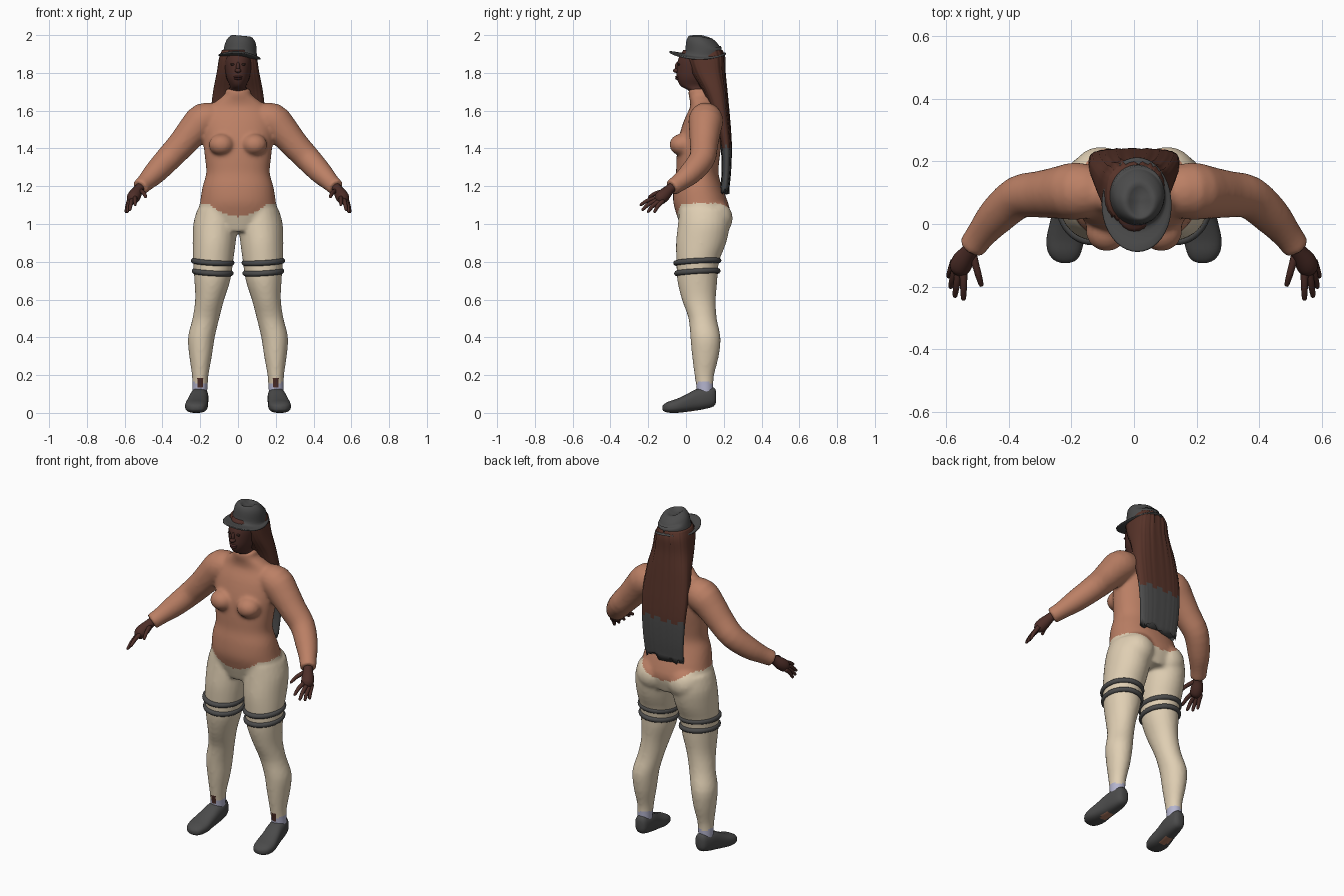
import bpy, bmesh, math, random
from mathutils import Vector, Matrix

random.seed(4)
if "Cube" in bpy.data.objects:
    bpy.data.objects.remove(bpy.data.objects["Cube"])

X, Y, Z = Vector((1, 0, 0)), Vector((0, 1, 0)), Vector((0, 0, 1))


def material(name, r, g, b):
    m = bpy.data.materials.new(name)
    m.use_nodes = True
    m.diffuse_color = (r, g, b, 1)
    m.node_tree.nodes["Principled BSDF"].inputs["Base Color"].default_value = (r, g, b, 1)
    return m


TOP = material("terracotta_top", .50, .215, .13)
LEGS = material("cream_leggings", .74, .62, .45)
GREY = material("charcoal", .07, .07, .07)
HAIR = material("brown_hair", .095, .033, .022)
SKIN = material("dark_skin", .075, .027, .021)
SOCK = material("lavender_sock", .46, .46, .62)
LIPS = material("dark_lips", .095, .03, .028)
TAN = material("tan_sole", .40, .18, .11)
EYES = material("dark_eyes", .03, .015, .012)


def catmull(secs, n):
    """Interpolate sections so the lofted profile runs smoothly."""
    out, last = [], len(secs) - 1
    for i in range(last):
        rows = (secs[max(i - 1, 0)], secs[i], secs[i + 1], secs[min(i + 2, last)])
        for k in range(n):
            t = k / n
            out.append([.5 * (2 * b + (c - a) * t + (2 * a - 5 * b + 4 * c - d) * t * t
                              + (3 * b - a - 3 * c + d) * t ** 3) for a, b, c, d in zip(*rows)])
    return out + [list(secs[-1])]


def loft(bm, secs, axes=(X, Y), side=1, n=3, seg=24, power=1, ridge=0):
    """Skin rings (x, y, z, ru, rv); without axes the rings follow the path."""
    secs, rings = catmull(secs, n), []
    centres = [Vector((s[0] * side, s[1], s[2])) for s in secs]
    for i, (c, s) in enumerate(zip(centres, secs)):
        if axes:
            u, v = axes
        else:
            t = (centres[min(i + 1, len(secs) - 1)] - centres[max(i - 1, 0)]).normalized()
            u = t.cross(Y).normalized()
            v = t.cross(u)
        ring = []
        for j in range(seg):
            a = math.tau * j / seg
            ca, sa = math.cos(a), math.sin(a)
            wave = 1 + ridge * math.sin(j * 2.4)
            ring.append(bm.verts.new(c + u * math.copysign(abs(ca) ** power, ca) * s[3]
                                     + v * math.copysign(abs(sa) ** power, sa) * s[4] * wave))
        rings.append(ring)
    for lo, hi in zip(rings, rings[1:]):
        for j in range(seg):
            bm.faces.new((lo[j], lo[j - 1], hi[j - 1], hi[j]))
    bm.faces.new(rings[0])
    bm.faces.new(rings[-1])


def tube(bm, pts, side, **kw):
    loft(bm, [(*p, p[3]) for p in pts], None, side, **kw)


def ball(bm, centre, size):
    bmesh.ops.create_uvsphere(bm, u_segments=20, v_segments=12, radius=1,
                              matrix=Matrix.Translation(centre) @ Matrix.Diagonal((*size, 1)))


def finish(name, bm, mats, rule=None):
    """Turn a bmesh into a smooth object, picking materials by face rule."""
    bmesh.ops.recalc_face_normals(bm, faces=bm.faces)
    for f in bm.faces:
        f.smooth = True
        if rule:
            f.material_index = rule(f.calc_center_median(), f.normal)
    me = bpy.data.meshes.new(name)
    bm.to_mesh(me)
    bm.free()
    for m in mats:
        me.materials.append(m)
    ob = bpy.data.objects.new(name, me)
    bpy.context.scene.collection.objects.link(ob)
    return ob


# Body: torso, arms and legs fused into one skin
bm = bmesh.new()
torso = [(.96, -.02, .21, .14), (1.05, -.05, .235, .205), (1.12, -.068, .22, .2),
         (1.2, -.065, .19, .187), (1.27, -.053, .172, .168), (1.35, -.05, .178, .175),
         (1.45, -.04, .19, .185), (1.55, -.01, .19, .185), (1.615, .02, .172, .155),
         (1.655, .02, .155, .11), (1.685, .013, .135, .072), (1.715, .013, .13, .066)]
loft(bm, [(0, (f + b) / 2, z, rx, (b - f) / 2) for z, f, b, rx in torso], seg=40, power=.92)
arm = [(.1, .1, 1.56, .075), (.18, .105, 1.55, .092), (.24, .1, 1.49, .084),
       (.3, .095, 1.42, .075), (.37, .085, 1.345, .069), (.44, .025, 1.27, .061),
       (.49, -.035, 1.22, .048), (.52, -.076, 1.192, .045)]
leg = [(.115, .095, 1.08, .1, .13), (.12, .095, 1, .117, .138), (.126, .08, .9, .114, .133),
       (.132, .062, .8, .106, .113), (.136, .06, .7, .095, .106), (.15, .068, .6, .077, .09),
       (.17, .088, .5, .071, .075), (.194, .103, .4, .071, .08), (.198, .103, .3, .06, .071),
       (.2, .097, .2, .044, .052), (.202, .1, .13, .041, .045), (.203, .1, .08, .04, .043)]
for s in (1, -1):
    tube(bm, arm, s)
    loft(bm, leg, side=s)
    ball(bm, (s * .087, -.022, 1.42), (.068, .066, .058))
    ball(bm, (s * .105, .145, 1.03), (.1, .103, .1))
base = finish("body_base", bm, [])
for kind, values in (("REMESH", dict(mode="VOXEL", voxel_size=.01)),
                     ("SMOOTH", dict(factor=.5, iterations=7))):
    mod = base.modifiers.new(kind.title(), kind)
    for key, value in values.items():
        setattr(mod, key, value)
fused = bpy.data.meshes.new_from_object(base.evaluated_get(bpy.context.evaluated_depsgraph_get()))
bpy.data.objects.remove(base)
bm = bmesh.new()
bm.from_mesh(fused)
bpy.data.meshes.remove(fused)


def body_colour(c, normal):
    hem = 1.11 - .07 * max(0, 1 - (c.x / .16) ** 2)
    if abs(c.x) > .3 or c.z > hem:
        return 0
    if c.y < .08 and abs(abs(c.x) - .2) < .014 and .14 < c.z < .19:
        return 3
    return 2 if c.z < .16 else 1


finish("body_clothing", bm, [TOP, LEGS, SOCK, SKIN], body_colour)

# Head and face
bm = bmesh.new()
head = [(1.66, .03, .12, .05), (1.705, .015, .12, .05), (1.73, -.028, .12, .043),
        (1.77, -.047, .14, .06), (1.82, -.049, .16, .07), (1.87, -.042, .17, .073),
        (1.92, -.015, .15, .06)]
loft(bm, [(0, (f + b) / 2, z, rx, (b - f) / 2) for z, f, b, rx in head])
ball(bm, (0, -.05, 1.812), (.017, .019, .012))
ball(bm, (0, -.045, 1.83), (.01, .014, .027))
finish("head", bm, [SKIN])
bm = bmesh.new()
ball(bm, (0, -.044, 1.779), (.023, .014, .006))
ball(bm, (0, -.043, 1.769), (.02, .014, .006))
finish("lips", bm, [LIPS])
bm = bmesh.new()
for s in (1, -1):
    ball(bm, (s * .028, -.038, 1.845), (.013, .007, .006))
finish("eyes", bm, [EYES])

# Long hair with a grey lower part and ragged ends
bm = bmesh.new()
hair = [(1.92, .01, .19, .085), (1.88, 0, .205, .1), (1.8, .03, .207, .113),
        (1.7, .09, .218, .132), (1.6, .13, .228, .143), (1.5, .165, .237, .145),
        (1.4, .185, .242, .14), (1.28, .19, .238, .132), (1.18, .18, .228, .125)]
loft(bm, [(0, (f + b) / 2, z, rx, (b - f) / 2) for z, f, b, rx in hair],
     seg=64, n=5, power=.75, ridge=.06)
for v in bm.verts:
    if v.co.z < 1.19:
        v.co.z -= random.uniform(-.015, .03)
finish("long_hair", bm, [HAIR, GREY],
       lambda c, n: int(c.z < 1.41 + .015 * math.sin(c.x * 90)))

# Hat with curled brim and a dented crown
bm = bmesh.new()
hat = [(.062, 1.885, .05, .08), (.062, 1.885, .105, .144), (.062, 1.889, .112, .15),
       (.062, 1.895, .109, .146), (.08, 1.899, .095, .112), (.092, 1.908, .089, .099),
       (.092, 1.94, .085, .094), (.088, 1.97, .077, .086), (.08, 1.99, .06, .07),
       (.075, 1.997, .043, .055), (.072, 1.984, .022, .034), (.07, 1.978, .004, .006)]
loft(bm, [(.01, y, z, rx, ry) for y, z, rx, ry in hat], n=2, seg=40)
for v in bm.verts:
    if v.co.z < 1.904:
        v.co.z += (v.co.y - .075) ** 2 - .006
    elif v.co.z > 1.95:
        v.co.z -= .25 * max(0, v.co.y - .08)
bmesh.ops.rotate(bm, verts=bm.verts, cent=(.01, .06, 1.9), matrix=Matrix.Rotation(.09, 3, "Y"))
finish("hat", bm, [GREY])

# Hands, shoes and thigh straps on both sides
shoe = [(.2, .16, .085, .015, .025), (.2, .147, .085, .034, .05), (.203, .1, .078, .046, .057),
        (.208, .05, .068, .05, .056), (.215, 0, .051, .055, .046), (.22, -.05, .037, .06, .037),
        (.222, -.09, .031, .053, .03), (.22, -.115, .027, .036, .02), (.22, -.125, .026, .012, .009)]
fingers = [((.545, -.145, 1.14), (.545, -.245, 1.1)), ((.56, -.145, 1.13), (.573, -.235, 1.073)),
           ((.57, -.135, 1.125), (.587, -.205, 1.062)), ((.575, -.12, 1.125), (.594, -.17, 1.06)),
           ((.515, -.1, 1.175), (.487, -.2, 1.142))]
for side, s in (("left", 1), ("right", -1)):
    bm = bmesh.new()
    tube(bm, [(.505, -.05, 1.21, .025), (.525, -.085, 1.185, .026), (.545, -.115, 1.155, .034),
              (.558, -.14, 1.133, .033), (.564, -.155, 1.122, .018)], s, seg=16)
    for root, tip in fingers:
        a, b = Vector(root), Vector(tip)
        mid = a.lerp(b, .55) + Z * .008
        tube(bm, [(*a, .013), (*mid, .011), (*a.lerp(b, .92), .008), (*b, .003)], s, seg=10)
    finish(side + "_hand", bm, [SKIN])

    bm = bmesh.new()
    loft(bm, shoe, (X, Z), s, seg=32, power=.8)
    finish(side + "_shoe", bm, [GREY, TAN],
           lambda c, n: int(n.z < -.8 and abs(abs(c.x) - .212) < .022 and abs(c.y - .02) < .035))

    for level, z, rx, ry in (("upper", .8, .102, .113), ("lower", .745, .098, .109)):
        bpy.ops.mesh.primitive_torus_add(major_radius=1, minor_radius=.13, major_segments=48,
                                         minor_segments=12, location=(s * .134, .06, z),
                                         rotation=(.06, -s * .06, 0))
        strap = bpy.context.object
        strap.name = side + "_" + level + "_thigh_strap"
        strap.scale = (rx, ry, .11)
        strap.data.materials.append(GREY)
        bpy.ops.object.shade_smooth()
